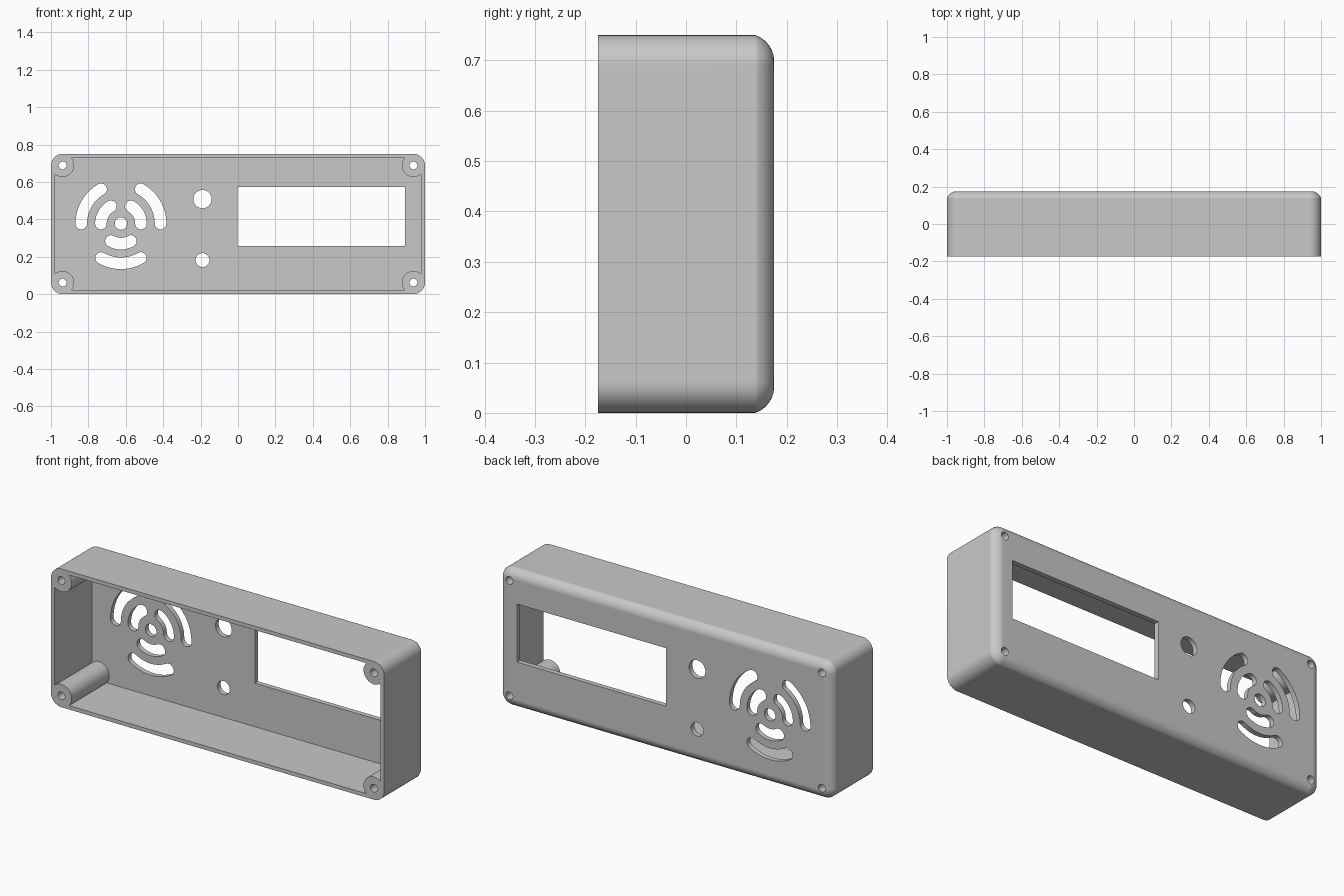
import bpy, bmesh
from math import sin, cos, asin, radians, degrees

if "Cube" in bpy.data.objects:
    bpy.data.objects.remove(bpy.data.objects["Cube"])

HALF_X, HALF_Y, MID_Z = 1.0, 0.175, 0.375
CORNER = 0.062          # outline radius, also the radius of the screw posts
WALL, FACE = 0.021, 0.027
ROUND, INSET = 0.0546, 0.052   # back edge radius and how far it eats into the outline
POST_X, POST_Z = HALF_X - CORNER, MID_Z - CORNER
CORNERS = [(POST_X, MID_Z + POST_Z), (-POST_X, MID_Z + POST_Z),
           (-POST_X, MID_Z - POST_Z), (POST_X, MID_Z - POST_Z)]

grey = bpy.data.materials.new("grey plastic")
grey.use_nodes = True
grey.diffuse_color = (0.58, 0.58, 0.58, 1)
grey.node_tree.nodes["Principled BSDF"].inputs["Base Color"].default_value = grey.diffuse_color


def arc(x, z, r, start, end, steps):
    angles = [radians(start + (end - start) * i / steps) for i in range(steps + 1)]
    return [(x + r * cos(a), z + r * sin(a)) for a in angles]


def circle(x, z, r):
    return arc(x, z, r, 0, 360, 40)[:-1]


def slot(x, z, r, half, start, end):
    """Curved slot with round ends."""
    def cap(angle, turn):
        (cx, cz), = arc(x, z, r, angle, angle, 1)[:1]
        return arc(cx, cz, half, angle + turn, angle + turn + 180, 12)[1:-1]
    return (arc(x, z, r + half, start, end, 20) + cap(end, 0)
            + arc(x, z, r - half, end, start, 20) + cap(start, 180))


def corner_outline(radius, start, end, steps):
    """Closed outline made of one arc round each screw post."""
    pts = []
    for k, (x, z) in enumerate(CORNERS):
        pts += arc(x, z, radius, 90 * k + start, 90 * k + end, steps)
    return pts


def loft(bm, rings):
    """Closed solid through (outline, y) rings with equal point counts."""
    loops = [[bm.verts.new((x, y, z)) for x, z in pts] for pts, y in rings]
    for a, b in zip(loops, loops[1:]):
        for i in range(len(a)):
            j = (i + 1) % len(a)
            bm.faces.new((a[i], a[j], b[j], b[i]))
    bm.faces.new(loops[0][::-1])
    bm.faces.new(loops[-1])


def make(name, solids):
    bm = bmesh.new()
    for rings in solids:
        loft(bm, rings)
    bmesh.ops.recalc_face_normals(bm, faces=bm.faces)
    mesh = bpy.data.meshes.new(name)
    bm.to_mesh(mesh)
    bm.free()
    mesh.materials.append(grey)
    ob = bpy.data.objects.new(name, mesh)
    bpy.context.collection.objects.link(ob)
    return ob


def prism(outline, y0, y1):
    return [(outline, y0), (outline, y1)]


# Outer body with a rounded back edge
rings = [(corner_outline(CORNER, 0, 90, 10), -HALF_Y)]
first = degrees(asin((1 - (INSET / ROUND) ** 2) ** 0.5))
for i in range(11):
    a = radians(first + (90 - first) * i / 10)
    inset = INSET - ROUND * cos(a)
    rings.append((corner_outline(CORNER - inset, 0, 90, 10), HALF_Y - ROUND + ROUND * sin(a)))
case = make("case", [rings])

# Cavity, scooped at the corners so the screw posts stay standing
beta = degrees(asin((CORNER - WALL) / CORNER))
cavity = corner_outline(CORNER, 270 + beta, 180 - beta, 24)
cavity_cutter = make("cavity_cutter", [prism(cavity, -2 * HALF_Y, HALF_Y - FACE)])

# Face openings: display window, button holes and speaker grille
window = [(-0.003, 0.257), (0.892, 0.257), (0.892, 0.572), (-0.003, 0.572)]
SPEAKER = (-0.626, 0.377)
openings = [window, circle(-0.19, 0.508, 0.049), circle(-0.19, 0.182, 0.037),
            circle(*SPEAKER, 0.033)]
for start in (0, 120, 240):
    for r in (0.107, 0.212):
        openings.append(slot(*SPEAKER, r, 0.031, start, start + 60))
solids = [prism(o, HALF_Y - 2 * FACE, HALF_Y + FACE) for o in openings]
# Screw holes run through the full depth
solids += [prism(circle(x, z, 0.021), -2 * HALF_Y, 2 * HALF_Y) for x, z in CORNERS]
hole_cutter = make("hole_cutter", solids)

# Cut the case and bake the result
for cutter in (cavity_cutter, hole_cutter):
    mod = case.modifiers.new(cutter.name, "BOOLEAN")
    mod.operation, mod.solver, mod.object = "DIFFERENCE", "EXACT", cutter
case_eval = case.evaluated_get(bpy.context.evaluated_depsgraph_get())
cut_mesh = bpy.data.meshes.new_from_object(case_eval)
case.modifiers.clear()
case.data = cut_mesh
for cutter in (cavity_cutter, hole_cutter):
    bpy.data.objects.remove(cutter)

# Smooth the rounded surfaces, keep flat faces flat
bpy.ops.object.select_all(action="DESELECT")
case.select_set(True)
bpy.context.view_layer.objects.active = case
bpy.ops.object.shade_smooth_by_angle(angle=radians(30))
weighted = case.modifiers.new("flat_faces", "WEIGHTED_NORMAL")
weighted.keep_sharp = True
